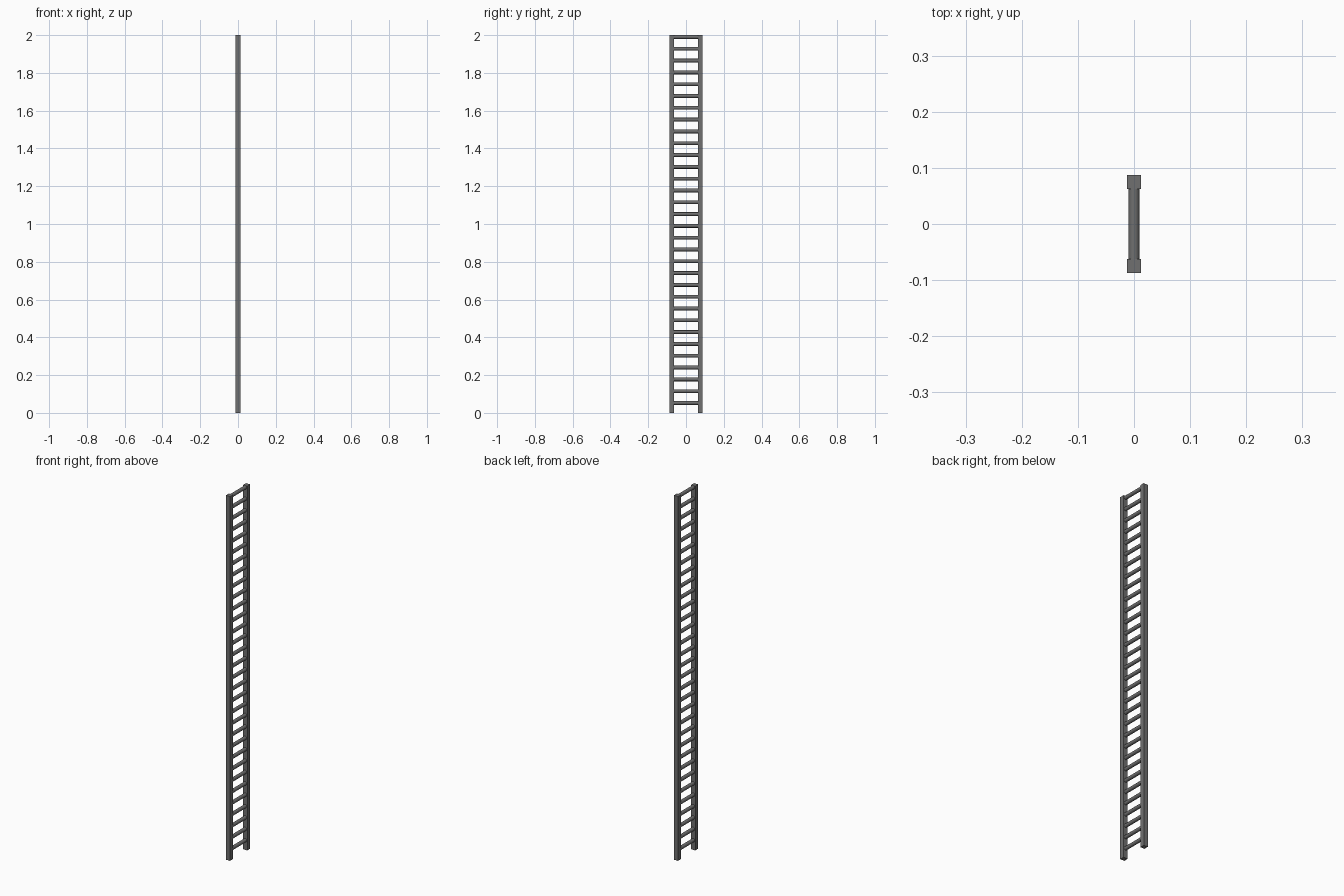
import bpy, math

if "Cube" in bpy.data.objects:
    bpy.data.objects.remove(bpy.data.objects["Cube"])

metal = bpy.data.materials.new("dark grey metal")
metal.diffuse_color = (0.16, 0.16, 0.16, 1)
metal.use_nodes = True
metal.node_tree.nodes["Principled BSDF"].inputs["Base Color"].default_value = metal.diffuse_color

HEIGHT = 2.0
RAIL = 0.025        # square rail section
RAIL_Y = 0.075      # rail centre offset
RUNGS = 32
PITCH = HEIGHT / RUNGS
RADIUS = 0.01


def finish(name):
    ob = bpy.context.object
    ob.name = name
    ob.data.materials.append(metal)
    return ob


# Two square side rails
for side, label in ((-1, "front_rail"), (1, "back_rail")):
    bpy.ops.mesh.primitive_cube_add(size=1, location=(0, side * RAIL_Y, HEIGHT / 2))
    rail = finish(label)
    rail.scale = (RAIL, RAIL, HEIGHT)

# Round rungs, the highest one flush with the rail tops
bpy.ops.mesh.primitive_cylinder_add(
    vertices=12, radius=RADIUS, depth=2 * RAIL_Y,
    location=(0, 0, HEIGHT - RADIUS - (RUNGS - 1) * PITCH),
    rotation=(math.pi / 2, 0, 0))
rungs = finish("rungs")
bpy.ops.object.shade_smooth_by_angle(angle=math.radians(40))
array = rungs.modifiers.new("repeat", 'ARRAY')
array.count = RUNGS
array.use_relative_offset = False
array.use_constant_offset = True
array.constant_offset_displace = (0, PITCH, 0)   # local y points up
